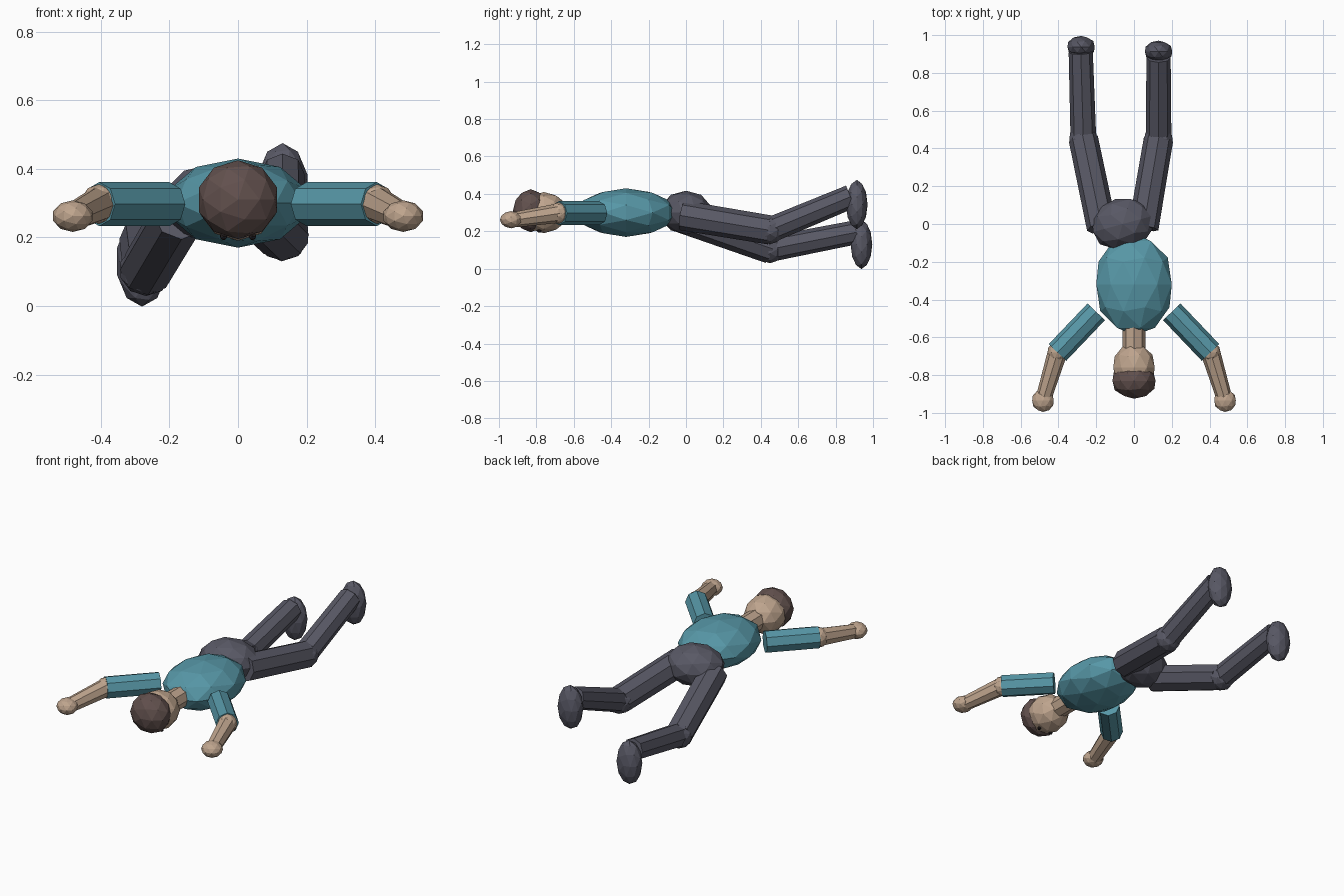
import bpy, bmesh
from math import pi, radians
from mathutils import Vector, Matrix

cube = bpy.data.objects.get("Cube")
if cube:
    bpy.data.objects.remove(cube, do_unlink=True)


def material(name, rgb):
    m = bpy.data.materials.new(name)
    m.use_nodes = True
    m.diffuse_color = (*rgb, 1)
    m.node_tree.nodes["Principled BSDF"].inputs["Base Color"].default_value = (*rgb, 1)
    return m


SHIRT = material("teal shirt", (0.095, 0.31, 0.385))
TROUSERS = material("dark grey trousers", (0.098, 0.098, 0.13))
SKIN = material("skin", (0.52, 0.375, 0.27))
HAIR = material("brown hair", (0.12, 0.08, 0.074))
EYE = material("dark eye", (0.02, 0.015, 0.015))


def finish(name, bm, mat):
    mesh = bpy.data.meshes.new(name)
    bm.to_mesh(mesh)
    bm.free()
    mesh.materials.append(mat)
    obj = bpy.data.objects.new(name, mesh)
    bpy.context.collection.objects.link(obj)
    return obj


def ball(name, center, radii, mat, yaw=0, detail=2):
    """Faceted ellipsoid whose pole lies along the body (y)."""
    bm = bmesh.new()
    bmesh.ops.create_icosphere(bm, subdivisions=detail, radius=1,
                               matrix=Matrix.Rotation(pi / 2, 4, "X"))
    bmesh.ops.scale(bm, vec=radii, verts=bm.verts)
    obj = finish(name, bm, mat)
    obj.location = center
    obj.rotation_euler.z = radians(yaw)
    return obj


def limb(name, start, end, r1, r2, mat):
    """Eight-sided capped tube between two points."""
    a, b = Vector(start), Vector(end)
    bm = bmesh.new()
    bmesh.ops.create_cone(bm, cap_ends=True, segments=8, radius1=r1, radius2=r2,
                          depth=(b - a).length)
    obj = finish(name, bm, mat)
    obj.location = (a + b) / 2
    obj.rotation_euler = (b - a).to_track_quat("Z", "Y").to_euler()
    return obj


# Trunk and head
ball("torso", (0, -0.32, 0.30), (0.21, 0.27, 0.13), SHIRT)
ball("pelvis", (-0.06, 0, 0.30), (0.17, 0.138, 0.117), TROUSERS, yaw=15)
limb("neck", (0, -0.52, 0.30), (0, -0.68, 0.30), 0.06, 0.06, SKIN)
ball("head", (0, -0.76, 0.30), (0.115, 0.13, 0.11), SKIN)
ball("hair", (0, -0.83, 0.31), (0.12, 0.095, 0.115), HAIR)

# Arms and eyes, mirrored left and right
for side, s in (("left", 1), ("right", -1)):
    elbow = (s * 0.405, -0.68, 0.297)
    wrist = (s * 0.475, -0.91, 0.263)
    limb(side + "_upper_arm", (s * 0.20, -0.465, 0.297), elbow, 0.064, 0.064, SHIRT)
    ball(side + "_elbow", elbow, (0.055, 0.055, 0.058), SKIN)
    limb(side + "_forearm", elbow, wrist, 0.052, 0.042, SKIN)
    ball(side + "_hand", (s * 0.482, -0.935, 0.262), (0.06, 0.06, 0.046), SKIN)
    ball(side + "_eye", (s * 0.042, -0.785, 0.203), (0.012, 0.012, 0.012), EYE, detail=1)

# Legs, each in its own pose: hip, knee, ankle, foot centre
poses = {
    "left": ((0.05, -0.02, 0.285), (0.13, 0.45, 0.207), (0.13, 0.88, 0.385), (0.13, 0.913, 0.343)),
    "right": ((-0.17, -0.02, 0.27), (-0.268, 0.45, 0.105), (-0.282, 0.91, 0.195), (-0.28, 0.938, 0.13)),
}
for side, (hip, knee, ankle, foot) in poses.items():
    limb(side + "_thigh", hip, knee, 0.08, 0.078, TROUSERS)
    ball(side + "_knee", knee, (0.078, 0.075, 0.076), TROUSERS)
    limb(side + "_shin", knee, ankle, 0.068, 0.064, TROUSERS)
    ball(side + "_foot", foot, (0.076, 0.058, 0.132), TROUSERS)
